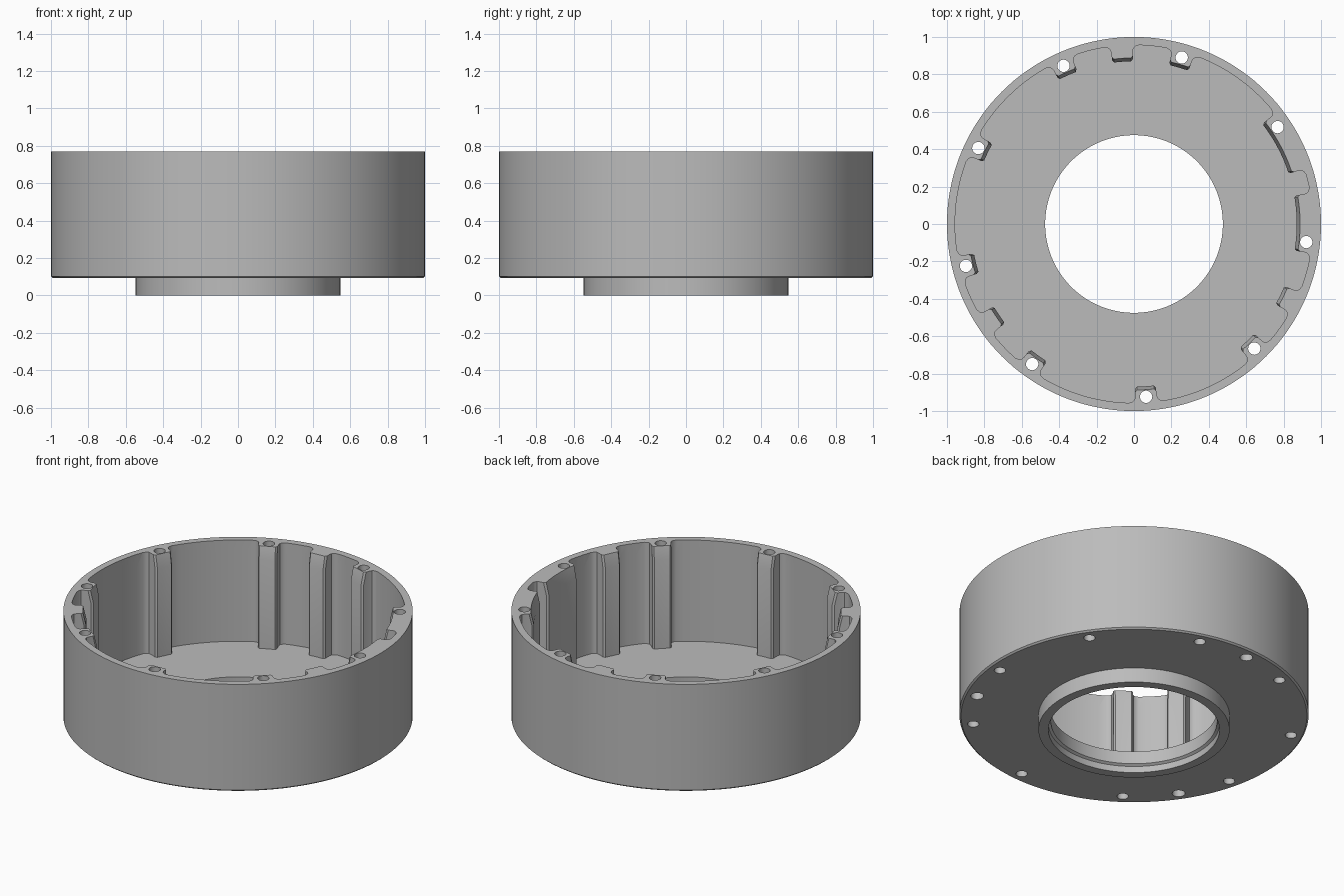
import bpy, bmesh
from math import radians, cos, sin, tau

if "Cube" in bpy.data.objects:
    bpy.data.objects.remove(bpy.data.objects["Cube"])

TOP, FLOOR, LEDGE = 0.77, 0.13, 0.69
WALL = 0.957

grey = bpy.data.materials.new("plain grey")
grey.use_nodes = True
colour = (0.5, 0.5, 0.5, 1)
grey.diffuse_color = colour
grey.node_tree.nodes["Principled BSDF"].inputs["Base Color"].default_value = colour


def make_object(name, bm):
    bmesh.ops.recalc_face_normals(bm, faces=bm.faces)
    mesh = bpy.data.meshes.new(name)
    bm.to_mesh(mesh)
    bm.free()
    mesh.materials.append(grey)
    obj = bpy.data.objects.new(name, mesh)
    bpy.context.collection.objects.link(obj)
    return obj


def bridge(bm, rings, closed=False):
    """Join successive rings of vertices with quads."""
    pairs = list(zip(rings, rings[1:]))
    if closed:
        pairs.append((rings[-1], rings[0]))
    for a, b in pairs:
        n = len(a)
        for i in range(n):
            j = (i + 1) % n
            bm.faces.new((a[i], a[j], b[j], b[i]))


def ring(bm, polar, z):
    return [bm.verts.new((r * cos(radians(a)), r * sin(radians(a)), z)) for a, r in polar]


# Housing: solid turned body with flange, collar and stepped bore
def turned_body(profile, segments=144):
    bm = bmesh.new()
    steps = [360 * i / segments for i in range(segments)]
    bridge(bm, [ring(bm, [(a, r) for a in steps], z) for r, z in profile], closed=True)
    return make_object("housing", bm)


housing = turned_body([
    (0.49, 0), (0.547, 0), (0.547, 0.093), (0.99, 0.093), (1, 0.102),
    (1, TOP), (0.475, TOP), (0.475, 0.05), (0.49, 0.04)])

# Bosses as angular spans: nine screw bosses, three plain ribs, two of them widened
screws = [34 + 40 * i for i in range(9)]
ribs = [94, 214, 334]
HALF = 3.6
spans = [(a - HALF, a + HALF) for a in screws + ribs if a not in (34, 354)]
spans += [(18, 38), (350.6, 370)]
spans.sort()


def cavity_outline(inner):
    """Polar outline of the cavity, with every boss standing in from the wall."""
    points = []
    for i, (start, end) in enumerate(spans):
        side = [(-2, WALL), (-0.9, 0.951), (-0.2, 0.94), (0, 0.925), (0, inner + 0.012), (0.6, inner)]
        points += [(start + d, r) for d, r in side]
        count = max(2, int((end - start) / 2))
        span = end - start - 1.2
        points += [(start + 0.6 + span * k / count, inner) for k in range(1, count)]
        points += [(end - d, r) for d, r in reversed(side)]
        # plain wall up to the next boss
        a, b = end + 2, spans[(i + 1) % len(spans)][0] - 2
        if b < a:
            b += 360
        count = max(1, int((b - a) / 2.5))
        points += [(a + (b - a) * k / count, WALL) for k in range(1, count)]
    return points


# Cavity cutter: the boss faces lean back above the ledge
bm = bmesh.new()
low, high = cavity_outline(0.87), cavity_outline(0.888)
rings = [ring(bm, low, FLOOR), ring(bm, low, LEDGE), ring(bm, high, TOP), ring(bm, high, TOP + 0.1)]
bridge(bm, rings)
bm.faces.new(rings[0])
bm.faces.new(rings[-1])
cavity = make_object("cavity_cutter", bm)

# Hole cutter: through holes in the screw bosses, blind holes under the ribs
bm = bmesh.new()
for angles, radius, bottom, top in ((screws, 0.033, 0, TOP + 0.1), (ribs, 0.037, 0, 0.4)):
    for a in angles:
        x, y = 0.926 * cos(radians(a)), 0.926 * sin(radians(a))
        rims = [[bm.verts.new((x + radius * cos(tau * k / 24), y + radius * sin(tau * k / 24), z))
                 for k in range(24)] for z in (bottom, top)]
        bridge(bm, rims)
        bm.faces.new(rims[0])
        bm.faces.new(rims[1])
holes = make_object("hole_cutter", bm)

# Cut, then remove the cutters
bpy.ops.object.select_all(action="DESELECT")
bpy.context.view_layer.objects.active = housing
housing.select_set(True)
for cutter in (cavity, holes):
    cutter.hide_render = True
    mod = housing.modifiers.new(cutter.name, "BOOLEAN")
    mod.operation, mod.solver, mod.object = "DIFFERENCE", "EXACT", cutter
    bpy.ops.object.modifier_apply(modifier=mod.name)
    bpy.data.objects.remove(cutter)

bpy.ops.object.shade_smooth_by_angle(angle=radians(30))
